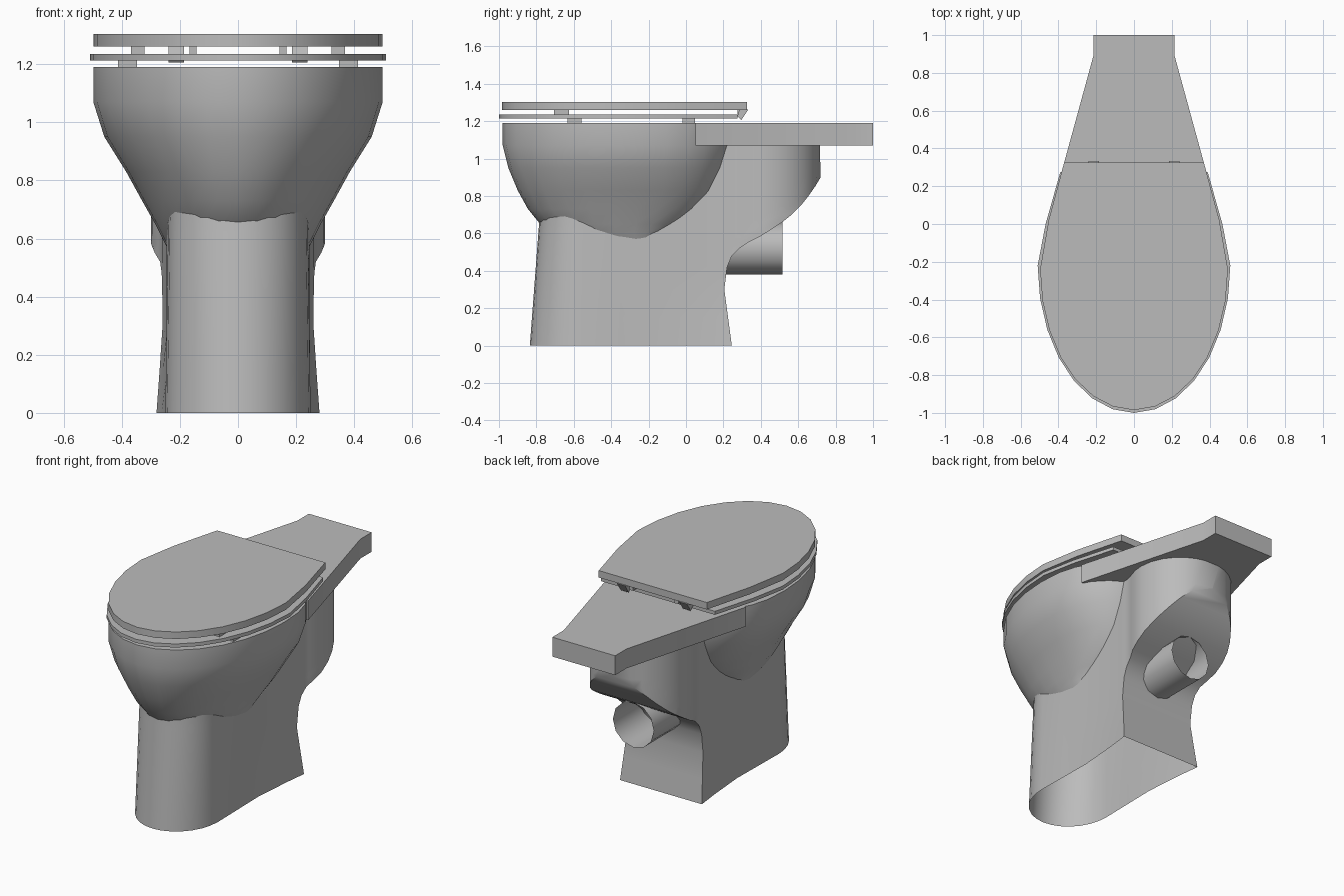
import bpy
import bmesh
import math

cube = bpy.data.objects.get("Cube")
if cube:
    bpy.data.objects.remove(cube, do_unlink=True)

# One plain ceramic grey
GREY = (0.5, 0.5, 0.5, 1.0)
grey = bpy.data.materials.new("ceramic_grey")
grey.diffuse_color = GREY
grey.use_nodes = True
grey.node_tree.nodes["Principled BSDF"].inputs["Base Color"].default_value = GREY


def finish(bm, name, angle=25):
    bmesh.ops.remove_doubles(bm, verts=bm.verts, dist=0.0004)
    bmesh.ops.recalc_face_normals(bm, faces=bm.faces)
    mesh = bpy.data.meshes.new(name)
    bm.to_mesh(mesh)
    bm.free()
    mesh.materials.append(grey)
    obj = bpy.data.objects.new(name, mesh)
    bpy.context.collection.objects.link(obj)
    bpy.ops.object.select_all(action="DESELECT")
    obj.select_set(True)
    bpy.context.view_layer.objects.active = obj
    bpy.ops.object.shade_smooth_by_angle(angle=math.radians(angle))
    return obj


def loft(name, rings, cap_start=False, cap_end=False, loop=False, angle=25):
    """Skin closed rings that all have the same point count."""
    bm = bmesh.new()
    rows = [[bm.verts.new(p) for p in ring] for ring in rings]
    for a, b in zip(rows, rows[1:] + rows[:1] if loop else rows[1:]):
        for i in range(len(a)):
            j = (i + 1) % len(a)
            bm.faces.new((a[i], a[j], b[j], b[i]))
    if cap_start:
        bm.faces.new(rows[0])
    if cap_end:
        bm.faces.new(rows[-1])
    return finish(bm, name, angle)


def at(outline, z):
    return [(x, y, z) for x, y in outline]


def slab(name, outline, z0, z1):
    return loft(name, [at(outline, z0), at(outline, z1)], True, True)


def block(name, centre, size):
    (cx, cy, cz), (sx, sy, sz) = centre, [s / 2 for s in size]
    base = [(cx - sx, cy - sy), (cx + sx, cy - sy), (cx + sx, cy + sy), (cx - sx, cy + sy)]
    return slab(name, base, cz - sz, cz + sz)


def mirrored(half):
    """Complete an outline from its +x half, listed front to back."""
    return half + [(-x, y) for x, y in reversed(half) if x > 1e-6]


def front_arc(w, front, mid, steps=7):
    return [(w * math.sin(a), mid - (mid - front) * math.cos(a))
            for a in [math.pi / 2 * i / steps for i in range(steps + 1)]]


def egg(w, front, back, mid=-0.25, power=2.4, steps=7):
    half = front_arc(w, front, mid, steps)
    for i in range(1, steps + 1):
        a = math.pi / 2 * i / steps
        c = max(math.cos(a), 0.0) if i < steps else 0.0
        half.append((w * c ** (2 / power), mid + (back - mid) * math.sin(a) ** (2 / power)))
    return mirrored(half)


def interp(table, v):
    for (a, fa), (b, fb) in zip(table, table[1:]):
        if v <= b:
            return fa + (fb - fa) * max(0.0, (v - a) / (b - a))
    return table[-1][1]


# Bowl: outer skin up, over the rim, then down the inside (z, half width, front, back)
outer = [(0.49, 0.05, -0.35, -0.18), (0.51, 0.15, -0.48, -0.14), (0.55, 0.235, -0.62, -0.10),
         (0.60, 0.26, -0.71, -0.05), (0.65, 0.285, -0.78, 0.04), (0.73, 0.33, -0.845, 0.13),
         (0.83, 0.385, -0.90, 0.20), (0.95, 0.46, -0.95, 0.24), (1.07, 0.498, -0.98, 0.27),
         (1.19, 0.498, -0.98, 0.27)]
inner = [(1.19, 0.37, -0.85, 0.14), (1.07, 0.37, -0.85, 0.14), (0.85, 0.28, -0.72, 0.06),
         (0.65, 0.15, -0.50, -0.08)]
loft("bowl", [at(egg(w, f, b, min(-0.25, (f + b) / 2 + 0.1)), z) for z, w, f, b in outer + inner],
     True, True, angle=22)

# Cistern ledge running back from the rim
ledge = [(0.215, 1.0), (0.215, 0.89), (0.445, 0.05), (0.36, 0.05), (0.2, 0.17)]
slab("cistern_ledge", ledge + [(-x, y) for x, y in reversed(ledge)], 1.07, 1.19)

# Pedestal and rear trap housing: plan outline cut off by the rear profile
REAR = [(0, 0.245), (0.15, 0.225), (0.3, 0.205), (0.42, 0.22), (0.48, 0.245), (0.52, 0.285),
        (0.55, 0.33), (0.58, 0.39), (0.62, 0.455), (0.66, 0.515), (0.70, 0.565), (0.75, 0.615),
        (0.80, 0.655), (0.85, 0.69), (0.90, 0.72), (1.08, 0.715)]
FRONT = [(0, -0.835), (0.66, -0.785), (1.08, -0.76)]
SIDE = [(-0.55, 0.25), (-0.15, 0.243), (0.1, 0.252), (0.25, 0.263)]
STATIONS = [-0.35, -0.15, 0.1, 0.18, 0.23, 0.26, 0.3, 0.36, 0.42, 0.5, 0.57, 0.63, 0.67, 0.7, 0.72]


def half_width(y, z):
    round_part = math.sqrt(max(0.0, 0.3 ** 2 - (y - 0.42) ** 2))
    if y > 0.42:
        return max(round_part, 0.001)
    flare = 0.018 * max(0, 1 - z / 0.3) * max(0, min(1, (y + 0.15) / 0.4))
    return max(round_part, interp(SIDE, y) + flare)


rings = []
for z, rear in REAR:
    w = 0.25 - 0.01 * min(z / 0.66, 1)
    half = front_arc(w, interp(FRONT, z), -0.55)
    half += [(half_width(min(y, rear), z), min(y, rear)) for y in STATIONS]
    rings.append(at(mirrored(half), z))
loft("pedestal", rings, angle=28)

# Open waste pipe
loft("waste_pipe", [[(0.14 * math.sin(math.tau * i / 12), y, 0.52 + 0.14 * math.cos(math.tau * i / 12))
                     for i in range(12)] for y in (0.2, 0.515)], angle=35)

# Seat ring and lid
seat_outer = mirrored(front_arc(0.51, -1.0, -0.22) + [(0.468, 0.0), (0.39, 0.275)])
seat_inner = mirrored(front_arc(0.34, -0.82, -0.25) + [(0.31, 0.0), (0.2, 0.14)])
loft("seat", [at(seat_outer, 1.213), at(seat_outer, 1.235), at(seat_inner, 1.235), at(seat_inner, 1.213)],
     loop=True)
slab("lid", mirrored(front_arc(0.497, -0.985, -0.24) + [(0.452, 0.02), (0.37, 0.325)]), 1.26, 1.303)

# Bumpers and hinges on both sides
for side, s in (("left", 1), ("right", -1)):
    block(f"front_seat_bumper_{side}", (s * 0.38, -0.595, 1.202), (0.065, 0.075, 0.024))
    block(f"rear_seat_bumper_{side}", (s * 0.38, 0.015, 1.202), (0.065, 0.065, 0.024))
    block(f"lid_bumper_{side}", (s * 0.345, -0.665, 1.248), (0.045, 0.08, 0.028))
    block(f"hinge_lug_{side}", (s * 0.155, 0.295, 1.25), (0.025, 0.04, 0.03))
    wedge = [(0.275, 1.228), (0.295, 1.205), (0.333, 1.262), (0.285, 1.262)]
    loft(f"hinge_{side}", [[(s * x, y, z) for y, z in wedge] for x in (0.185, 0.24)], True, True)
